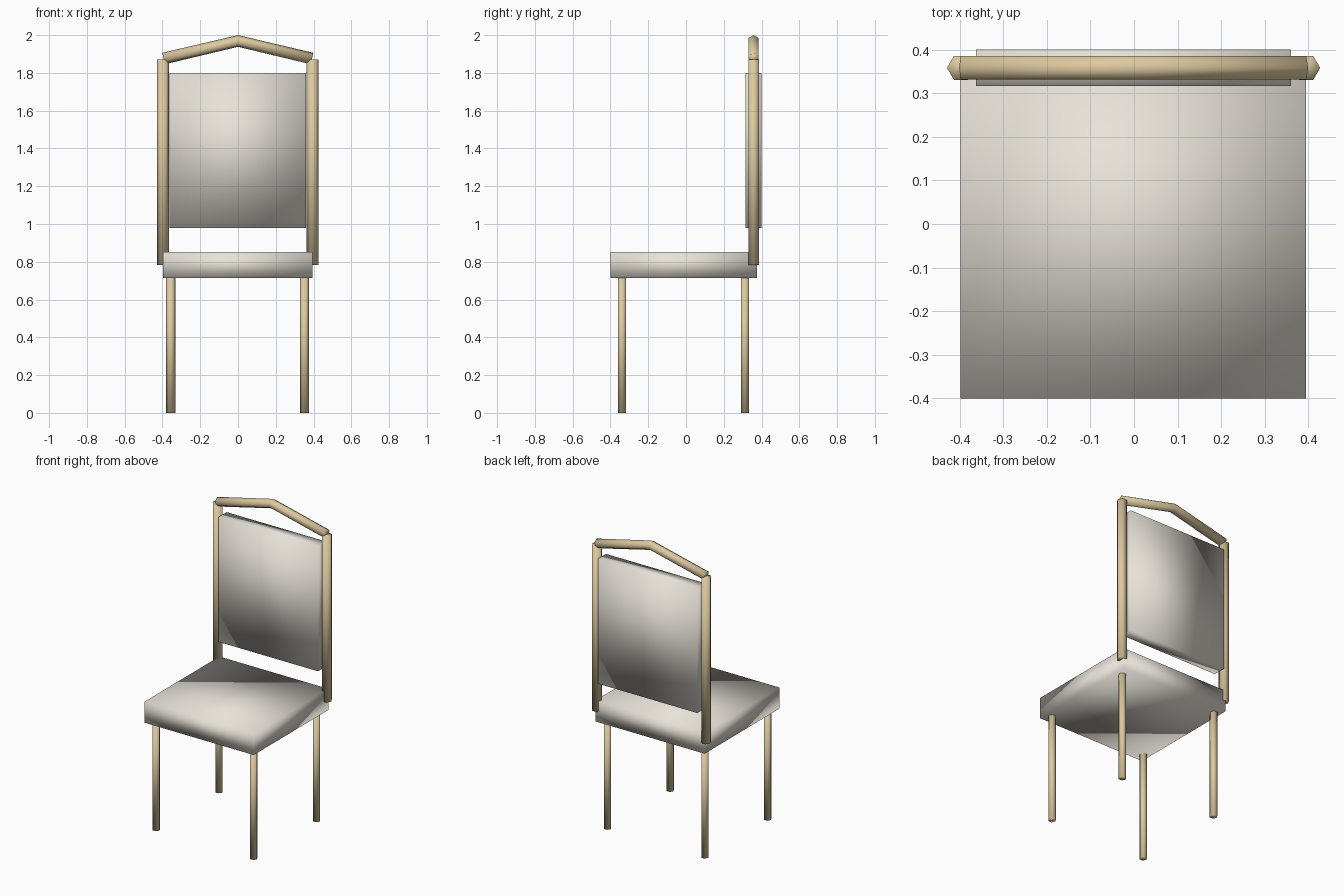
import bpy, bmesh, math
from mathutils import Vector

if "Cube" in bpy.data.objects:
    bpy.data.objects.remove(bpy.data.objects["Cube"])


def material(name, color):
    m = bpy.data.materials.new(name)
    m.diffuse_color = color
    m.use_nodes = True
    m.node_tree.nodes["Principled BSDF"].inputs["Base Color"].default_value = m.diffuse_color
    return m


FABRIC = material("cream fabric", (0.80, 0.76, 0.69, 1))
WOOD = material("pale wood", (0.72, 0.59, 0.35, 1))


def finish(name, bm, mat):
    bmesh.ops.recalc_face_normals(bm, faces=bm.faces)
    for f in bm.faces:
        f.smooth = True  # soft shading runs across every edge
    mesh = bpy.data.meshes.new(name)
    bm.to_mesh(mesh)
    bm.free()
    mesh.materials.append(mat)
    obj = bpy.data.objects.new(name, mesh)
    bpy.context.collection.objects.link(obj)
    return obj


def box(name, lo, hi, mat):
    lo, hi = Vector(lo), Vector(hi)
    bm = bmesh.new()
    bmesh.ops.create_cube(bm, size=1)
    bmesh.ops.scale(bm, vec=hi - lo, verts=bm.verts)
    bmesh.ops.translate(bm, vec=(lo + hi) / 2, verts=bm.verts)
    return finish(name, bm, mat)


def hex_tube(name, stations, radius, mat):
    """Six-sided bar; each station is (centre, u axis, v axis), corners on u."""
    bm = bmesh.new()
    rings = []
    for c, u, v in stations:
        c, u, v = Vector(c), Vector(u), Vector(v)
        rings.append([bm.verts.new(c + radius * (u * math.cos(a) + v * math.sin(a)))
                      for a in (i * math.pi / 3 for i in range(6))])
    for a, b in zip(rings, rings[1:]):
        for i in range(6):
            j = (i + 1) % 6
            bm.faces.new((a[i], a[j], b[j], b[i]))
    bm.faces.new(rings[0])
    bm.faces.new(rings[-1])
    return finish(name, bm, mat)


def upright(name, x, y, z0, z1, radius):
    axes = ((1, 0, 0), (0, 1, 0))
    return hex_tube(name, [((x, y, z0), *axes), ((x, y, z1), *axes)], radius, WOOD)


# Upholstered seat and back panel
box("seat", (-0.398, -0.40, 0.713), (0.394, 0.375, 0.852), FABRIC)
box("back_panel", (-0.362, 0.316, 0.98), (0.36, 0.40, 1.80), FABRIC)

# Legs and back posts
for side, leg_x, post_x in (("left", -0.356, -0.397), ("right", 0.352, 0.395)):
    upright("front_leg_" + side, leg_x, -0.339, 0, 0.716, 0.024)
    upright("rear_leg_" + side, leg_x, 0.312, 0, 0.716, 0.024)
    upright("back_post_" + side, post_x, 0.358, 0.783, 1.87, 0.032)

# Peaked top rail, square-cut at the ends and mitred in the middle
slope = math.atan2(0.093, 0.394)
s, c = math.sin(slope), math.cos(slope)
hex_tube("top_rail", [
    ((-0.394, 0.358, 1.876), (-s, 0, c), (0, 1, 0)),
    ((0, 0.358, 1.969), (0, 0, 1), (0, 1, 0)),
    ((0.392, 0.358, 1.876), (s, 0, c), (0, 1, 0)),
], 0.031, WOOD)
